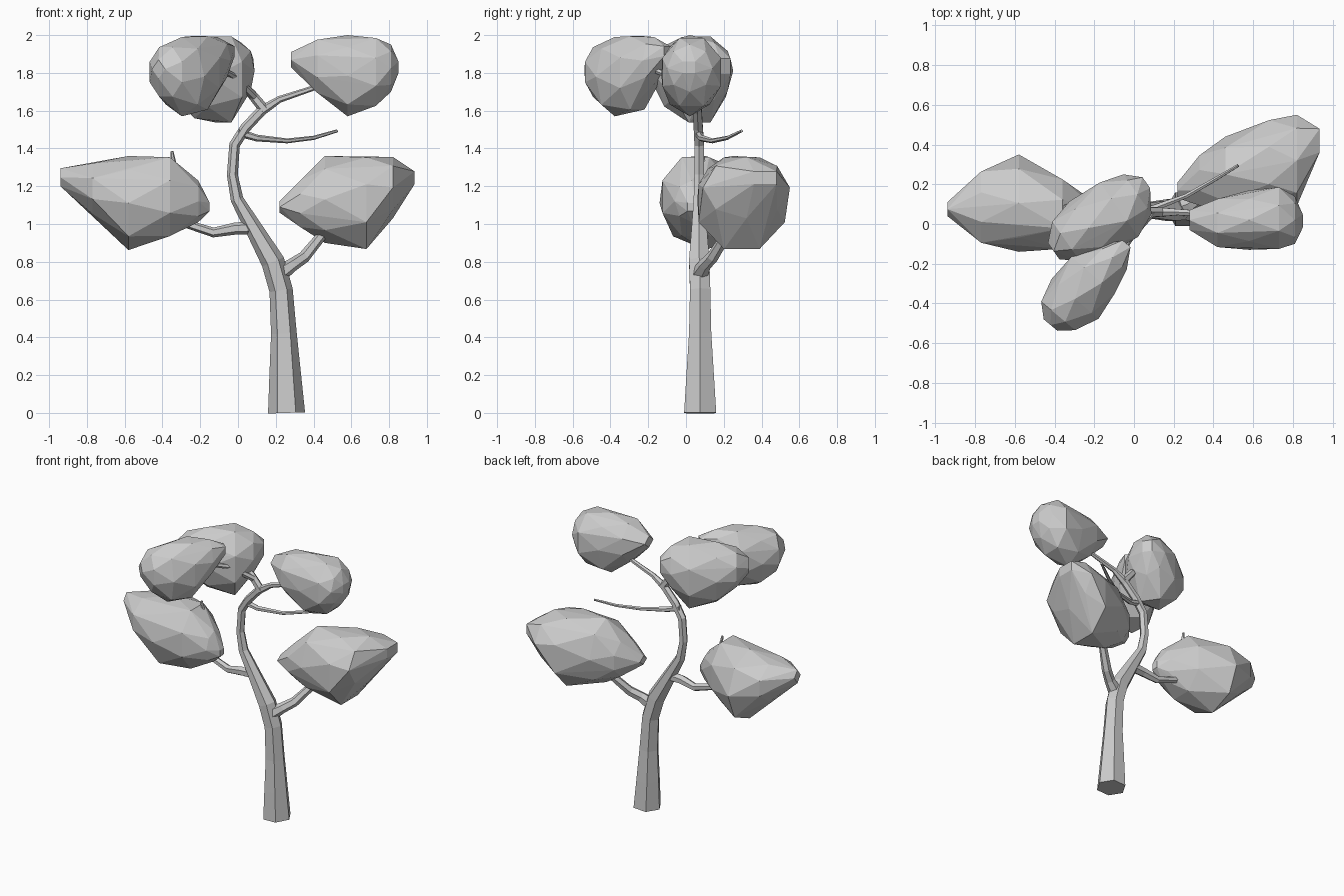
import bpy, bmesh, math
from mathutils import Vector


def finish(bm, name):
    bmesh.ops.recalc_face_normals(bm, faces=bm.faces)
    mesh = bpy.data.meshes.new(name)
    bm.to_mesh(mesh)
    bm.free()
    obj = bpy.data.objects.new(name, mesh)
    bpy.context.collection.objects.link(obj)
    return obj


def limb(name, path, sides=6):
    """Tapered tube through (x, y, z, radius) points."""
    bm = bmesh.new()
    pts = [Vector(p[:3]) for p in path]
    rings = []
    for i, (p, node) in enumerate(zip(pts, path)):
        before = (p - pts[i - 1]).normalized() if i else Vector()
        after = (pts[i + 1] - p).normalized() if i < len(pts) - 1 else Vector()
        t = (before + after).normalized()
        a = Vector((0, 1, 0)).cross(t).normalized()
        b = t.cross(a)
        ring = []
        for k in range(sides):
            ang = math.tau * k / sides
            ring.append(bm.verts.new(p + node[3] * (a * math.cos(ang) + b * math.sin(ang))))
        rings.append(ring)
    for r0, r1 in zip(rings, rings[1:]):
        for k in range(sides):
            j = (k + 1) % sides
            bm.faces.new((r0[k], r0[j], r1[j], r1[k]))
    bm.faces.new(rings[0])
    bm.faces.new(rings[-1])
    return finish(bm, name)


def foliage(name, yaw, stations, sides=8):
    """Faceted hull over oval sections (along, side_min, side_max, z_min, z_max)."""
    u = Vector((math.cos(yaw), math.sin(yaw), 0))
    v = Vector((-u.y, u.x, 0))
    bm = bmesh.new()
    last = len(stations) - 1
    for i, (s, v0, v1, z0, z1) in enumerate(stations):
        n = sides // 2 if i in (0, last) else sides
        twist, grow = (0.5, 1.05) if i % 2 else (0.0, 1.0)
        for k in range(n):
            ang = math.tau * (k + twist) / n
            side = (v0 + v1) / 2 + grow * (v1 - v0) / 2 * math.cos(ang)
            z = (z0 + z1) / 2 + grow * (z1 - z0) / 2 * math.sin(ang)
            bm.verts.new(u * s + v * side + Vector((0, 0, z)))
    hull = bmesh.ops.convex_hull(bm, input=bm.verts)
    loose = [g for g in hull["geom_interior"] if isinstance(g, bmesh.types.BMVert)]
    bmesh.ops.delete(bm, geom=loose, context="VERTS")
    return finish(bm, name)


# Trunk bending left, then curling right into the top right crown
limb("trunk", [
    (0.257, 0.075, 0.0, 0.098), (0.25, 0.075, 0.2, 0.084), (0.243, 0.075, 0.42, 0.068),
    (0.228, 0.075, 0.65, 0.062), (0.185, 0.07, 0.8, 0.062), (0.07, 0.07, 1.0, 0.044),
    (-0.005, 0.07, 1.13, 0.034), (-0.03, 0.07, 1.26, 0.029), (-0.018, 0.07, 1.42, 0.029),
    (0.04, 0.065, 1.51, 0.028), (0.125, 0.06, 1.6, 0.027), (0.22, 0.06, 1.66, 0.018),
    (0.4, 0.05, 1.72, 0.014), (0.55, 0.04, 1.79, 0.01)])

# Side branches
limb("lower_left_branch", [
    (0.07, 0.07, 0.98, 0.035), (-0.02, 0.07, 0.975, 0.032), (-0.13, 0.08, 0.955, 0.026),
    (-0.27, 0.09, 1.0, 0.024), (-0.34, 0.09, 1.15, 0.018)])
limb("lower_left_twig", [
    (-0.34, 0.09, 1.13, 0.018), (-0.34, 0.09, 1.32, 0.014), (-0.35, 0.085, 1.385, 0.008)])
limb("lower_right_branch", [
    (0.225, 0.075, 0.74, 0.045), (0.29, 0.1, 0.785, 0.035), (0.35, 0.14, 0.825, 0.032),
    (0.44, 0.21, 0.935, 0.027), (0.52, 0.27, 1.1, 0.018)])
limb("bare_branch", [
    (0.0, 0.065, 1.485, 0.022), (0.1, 0.08, 1.455, 0.018), (0.26, 0.14, 1.44, 0.013),
    (0.4, 0.22, 1.456, 0.011), (0.525, 0.295, 1.493, 0.008)])
limb("upper_left_branch", [
    (0.14, 0.06, 1.605, 0.028), (0.07, 0.06, 1.69, 0.025), (-0.06, 0.05, 1.8, 0.015)])
limb("upper_front_branch", [
    (0.09, 0.06, 1.67, 0.022), (-0.02, -0.07, 1.78, 0.018), (-0.12, -0.24, 1.84, 0.012)])

# Faceted leaf crowns
foliage("lower_left_crown", 0, [
    (-0.94, 0.04, 0.11, 1.2, 1.295), (-0.77, -0.1, 0.27, 1.05, 1.325),
    (-0.58, -0.14, 0.35, 0.862, 1.36), (-0.36, -0.13, 0.23, 0.93, 1.36),
    (-0.21, -0.06, 0.12, 1.01, 1.23), (-0.15, 0.0, 0.06, 1.06, 1.12)])
foliage("lower_right_crown", 0, [
    (0.22, 0.13, 0.21, 1.06, 1.12), (0.33, 0.09, 0.35, 0.98, 1.235),
    (0.46, 0.06, 0.44, 0.9, 1.36), (0.68, 0.06, 0.53, 0.86, 1.36),
    (0.82, 0.09, 0.55, 1.03, 1.355), (0.935, 0.34, 0.5, 1.2, 1.29)])
foliage("upper_right_crown", 0, [
    (0.28, -0.03, 0.07, 1.83, 1.91), (0.42, -0.12, 0.13, 1.69, 1.98),
    (0.58, -0.13, 0.17, 1.57, 2.0), (0.73, -0.13, 0.19, 1.62, 1.99),
    (0.81, -0.1, 0.14, 1.7, 1.95), (0.85, -0.03, 0.06, 1.79, 1.87)])
foliage("upper_back_crown", math.radians(35), [
    (-0.41, 0.07, 0.17, 1.77, 1.88), (-0.33, 0.0, 0.25, 1.69, 1.94),
    (-0.2, -0.05, 0.28, 1.56, 1.99), (-0.02, -0.07, 0.275, 1.53, 2.0),
    (0.1, -0.01, 0.235, 1.66, 1.96), (0.17, 0.09, 0.18, 1.78, 1.89)])
foliage("upper_front_crown", math.radians(50), [
    (-0.66, -0.05, 0.04, 1.77, 1.87), (-0.6, -0.12, 0.11, 1.67, 1.94),
    (-0.48, -0.17, 0.14, 1.57, 1.99), (-0.33, -0.155, 0.14, 1.6, 2.0),
    (-0.2, -0.12, 0.07, 1.74, 1.99), (-0.1, -0.07, 0.0, 1.88, 1.95)])
